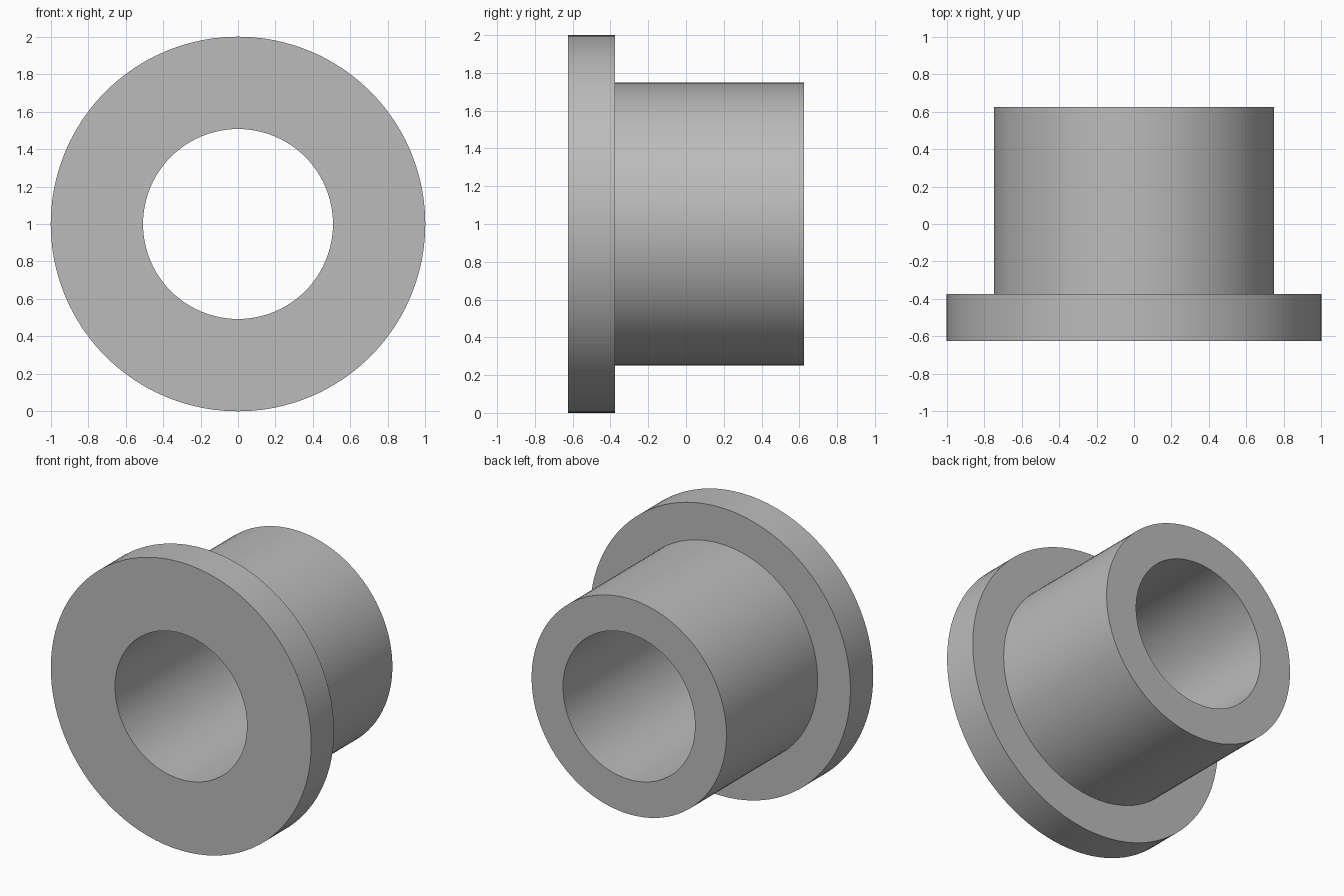
import bpy
import bmesh
from math import pi, radians
from mathutils import Matrix, Vector

SEGMENTS = 96
BORE, BODY, FLANGE = 0.507, 0.748, 1.0
FRONT, STEP, BACK = -0.625, -0.375, 0.625

default = bpy.data.objects.get("Cube")
if default:
    bpy.data.objects.remove(default, do_unlink=True)

# Plain grey metal
grey = bpy.data.materials.new("grey_metal")
grey.use_nodes = True
colour = (0.5, 0.5, 0.5, 1)
grey.diffuse_color = colour
grey.node_tree.nodes["Principled BSDF"].inputs["Base Color"].default_value = colour

# Half section of the flanged bushing as (radius, y), spun around the bore axis
section = [(BORE, FRONT), (FLANGE, FRONT), (FLANGE, STEP),
           (BODY, STEP), (BODY, BACK), (BORE, BACK)]
bm = bmesh.new()
verts = [bm.verts.new((r, y, 0)) for r, y in section]
edges = [bm.edges.new((v, verts[(i + 1) % len(verts)])) for i, v in enumerate(verts)]
bmesh.ops.spin(bm, geom=verts + edges, cent=Vector(), axis=(0, 1, 0),
               angle=2 * pi, steps=SEGMENTS, use_merge=True)
bmesh.ops.remove_doubles(bm, verts=bm.verts, dist=0.0001)
bmesh.ops.recalc_face_normals(bm, faces=bm.faces)
bmesh.ops.transform(bm, matrix=Matrix.Translation((0, 0, FLANGE)), verts=bm.verts)

mesh = bpy.data.meshes.new("flanged_bushing")
bm.to_mesh(mesh)
bm.free()
mesh.materials.append(grey)
bushing = bpy.data.objects.new("flanged_bushing", mesh)
bpy.context.collection.objects.link(bushing)

# Smooth round walls with crisp rims
bpy.ops.object.select_all(action="DESELECT")
bushing.select_set(True)
bpy.context.view_layer.objects.active = bushing
bpy.ops.object.shade_smooth_by_angle(angle=radians(30))
